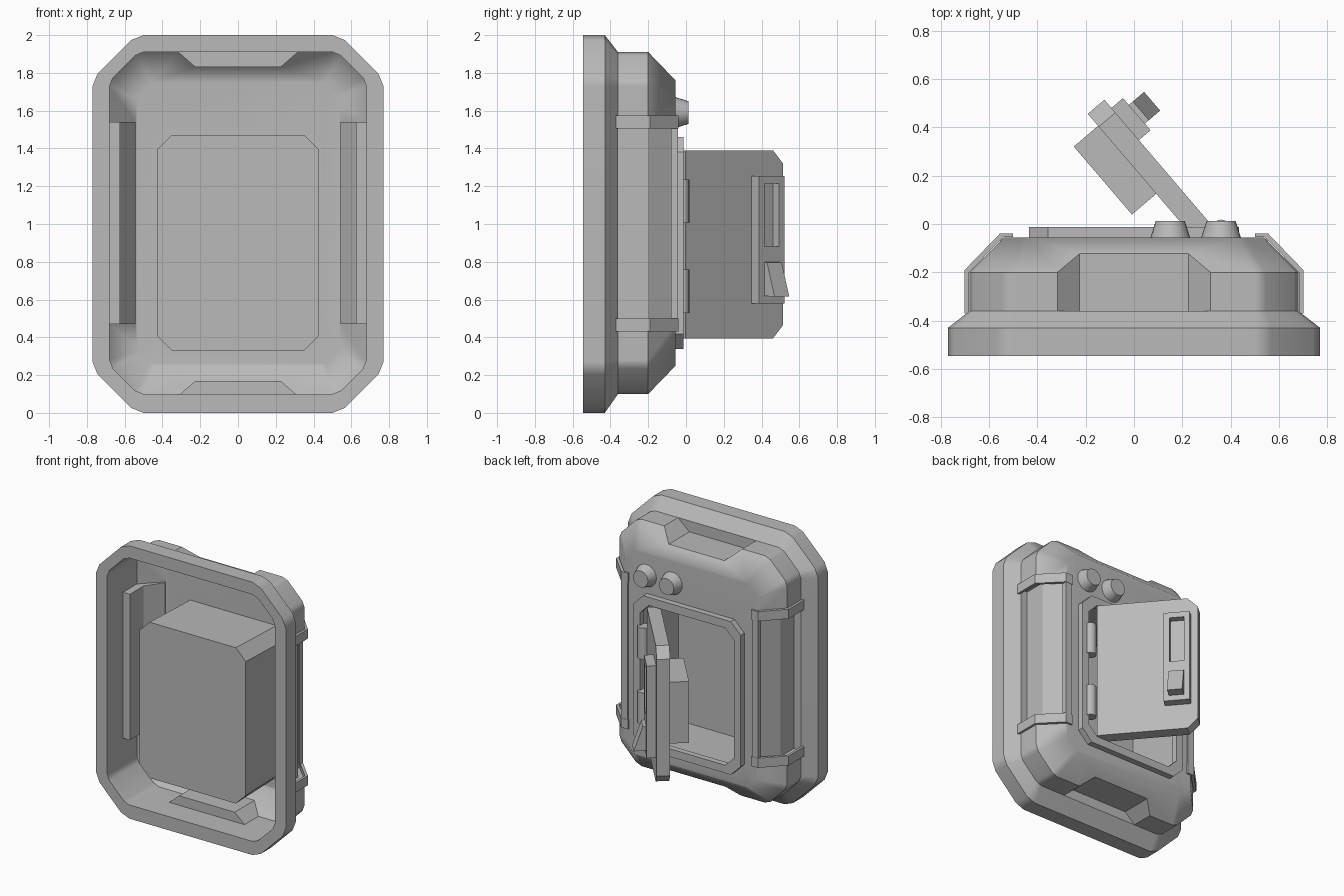
import bpy, bmesh, math
from mathutils import Vector

cube = bpy.data.objects.get("Cube")
if cube:
    bpy.data.objects.remove(cube, do_unlink=True)

grey = bpy.data.materials.new("plain_grey")
grey.use_nodes = True
grey.diffuse_color = (0.49, 0.49, 0.49, 1)
grey.node_tree.nodes["Principled BSDF"].inputs["Base Color"].default_value = (0.49, 0.49, 0.49, 1)


def loft(name, loops, caps=True, close=False):
    """Bridge a list of equal-length point loops into one mesh object."""
    bm = bmesh.new()
    rings = [[bm.verts.new(p) for p in loop] for loop in loops]
    pairs = list(zip(rings, rings[1:]))
    if close:
        pairs.append((rings[-1], rings[0]))
    n = len(rings[0])
    for a, b in pairs:
        for i in range(n):
            j = (i + 1) % n
            bm.faces.new((a[i], a[j], b[j], b[i]))
    if caps:
        bm.faces.new(rings[0])
        bm.faces.new(rings[-1])
    bmesh.ops.recalc_face_normals(bm, faces=bm.faces)
    mesh = bpy.data.meshes.new(name)
    bm.to_mesh(mesh)
    bm.free()
    mesh.materials.append(grey)
    obj = bpy.data.objects.new(name, mesh)
    bpy.context.collection.objects.link(obj)
    return obj


def prism(name, points, place, lo, hi):
    return loft(name, [[place(a, b, t) for a, b in points] for t in (lo, hi)])


def rect(a0, a1, b0, b1):
    return [(a0, b0), (a1, b0), (a1, b1), (a0, b1)]


def outline(y, hx, z0, z1, c, soft=True):
    """Rectangle in the xz plane with cut corners, optionally softened."""
    cut = [(0, c), (.1 * c, .75 * c), (.75 * c, .1 * c), (c, 0)] if soft else [(0, c), (c, 0)]
    pts = []
    for sx, top in ((1, True), (-1, True), (-1, False), (1, False)):
        quarter = [Vector((sx * (hx - dx), y, z1 - dz if top else z0 + dz)) for dx, dz in cut]
        pts += quarter if (sx > 0) == top else quarter[::-1]
    return pts


def carve(obj, cutters):
    bpy.context.view_layer.objects.active = obj
    for cutter in cutters:
        mod = obj.modifiers.new("cut", "BOOLEAN")
        mod.operation = "DIFFERENCE"
        mod.solver = "EXACT"
        mod.object = cutter
        bpy.ops.object.modifier_apply(modifier=mod.name)
        bpy.data.objects.remove(cutter, do_unlink=True)


def smooth(obj):
    bpy.ops.object.select_all(action="DESELECT")
    obj.select_set(True)
    bpy.context.view_layer.objects.active = obj
    bpy.ops.object.shade_smooth_by_angle(angle=math.radians(32))
    obj.modifiers.new("flat_sides", "WEIGHTED_NORMAL").keep_sharp = True


def along_y(x, z, y):
    return Vector((x, y, z))


def along_z(x, y, z):
    return Vector((x, y, z))


FRONT = -.545

# Rim around the open front
rim = loft("rim", [outline(FRONT, .68, .1, 1.91, .18), outline(FRONT, .77, 0, 2, .27),
                   outline(-.43, .77, 0, 2, .27), outline(-.36, .68, .1, 1.91, .18)], caps=False)
smooth(rim)

# Hollow shell: carve a solid, then open its front
shell = loft("shell", [outline(FRONT, .68, .1, 1.91, .18), outline(-.2, .68, .1, 1.91, .18),
                       outline(-.055, .535, .25, 1.76, .1)])
cutters = [loft("cutter", [outline(-.525, .43, .33, 1.472, .08, False),
                           outline(-.05, .43, .342, 1.455, .08, False)])]
for flip in (False, True):
    notch = [(-.225, 1.83), (.225, 1.83), (.42, 2), (-.42, 2)]
    if flip:
        notch = [(x, 2 - z) for x, z in notch]
    cutters.append(prism("cutter", notch, along_y, -.36, .1))
for side in (-1, 1):
    pocket = [(.625, -.36), (.625, -.2), (.543, -.08), (.543, .1), (.9, .1), (.9, -.36)]
    cutters.append(prism("cutter", [(side * x, y) for x, y in pocket], along_z, .47, 1.54))
carve(shell, cutters)
bm = bmesh.new()
bm.from_mesh(shell.data)
caps = [f for f in bm.faces if f.calc_center_median().y < FRONT + .002]
bmesh.ops.delete(bm, geom=caps, context="FACES")
bm.to_mesh(shell.data)
bm.free()
smooth(shell)

# Soften the edge between the slopes and the flat back
for edge in shell.data.edges:
    ends = [shell.data.vertices[i].co for i in edge.vertices]
    if all(p.y > -.06 and (abs(p.x) > .44 or not .3 < p.z < 1.5) for p in ends):
        edge.use_edge_sharp = False

# Raised frame around the compartment
back, top = -.055, -.012
loft("compartment_frame",
     [outline(back, .38, .395, 1.4, .07, False), outline(back, .435, .337, 1.46, .08, False),
      outline(top, .435, .337, 1.46, .08, False), outline(top, .38, .395, 1.4, .07, False)],
     caps=False, close=True)

# Brackets and edge strips on both sides
for side, label in ((-1, "right"), (1, "left")):
    bracket = [(.7, -.37), (.7, -.19), (.555, -.04), (.5, -.04),
               (.5, -.053), (.538, -.053), (.683, -.2), (.683, -.37)]
    bracket = [(side * x, y) for x, y in bracket]
    for z, level in ((.43, "lower"), (1.505, "upper")):
        prism(f"{label}_{level}_bracket", bracket, along_z, z, z + .07)
    strip = [(.505, -.053), (.544, -.053), (.544, -.078), (.555, -.078), (.555, -.042), (.505, -.042)]
    prism(f"{label}_edge_strip", [(side * x, y) for x, y in strip], along_z, .5, 1.505)

# Round knobs
for x, label in ((.15, "inner"), (.36, "outer")):
    rings = []
    for y, r in ((-.056, .082), (.013, .06)):
        angles = [math.tau * i / 24 for i in range(24)]
        rings.append([Vector((x + r * math.cos(a), y, 1.59 + r * math.sin(a))) for a in angles])
    smooth(loft(f"{label}_knob", rings))

# Hinge barrels
for z, label in ((.53, "lower"), (1.005, "upper")):
    circle = [(.36 + .04 * math.cos(math.tau * i / 16), -.022 + .04 * math.sin(math.tau * i / 16))
              for i in range(16)]
    smooth(prism(f"{label}_hinge", circle, along_z, z, z + .23))

# Open door: u runs from hinge to free edge, w points out of the door
origin = Vector((.30, .02, 0))
U = Vector((-.65, .76, 0)).normalized()
W = Vector((.76, .65, 0)).normalized()


def door_face(u, z, w):
    return origin + U * u + W * w + Vector((0, 0, z))


def door_side(w, z, u):
    return door_face(u, z, w)


slab = [(-.03, .395), (.58, .395), (.65, .465), (.65, 1.32), (.58, 1.39), (-.03, 1.39)]
prism("door", slab, door_face, -.09, 0)
prism("door_inner_block", rect(.215, .585, .67, 1.12), door_face, -.222, -.09)

# Latch plate with slot and wedge lever
plate = prism("latch_plate", rect(.43, .605, .58, 1.255), door_face, 0, .063)
carve(plate, [prism("cutter", rect(.468, .568, .88, 1.215), door_face, .015, .2)])
prism("latch_lever", [(.05, .62), (.146, .615), (.085, .795), (.05, .8)], door_side, .466, .568)
